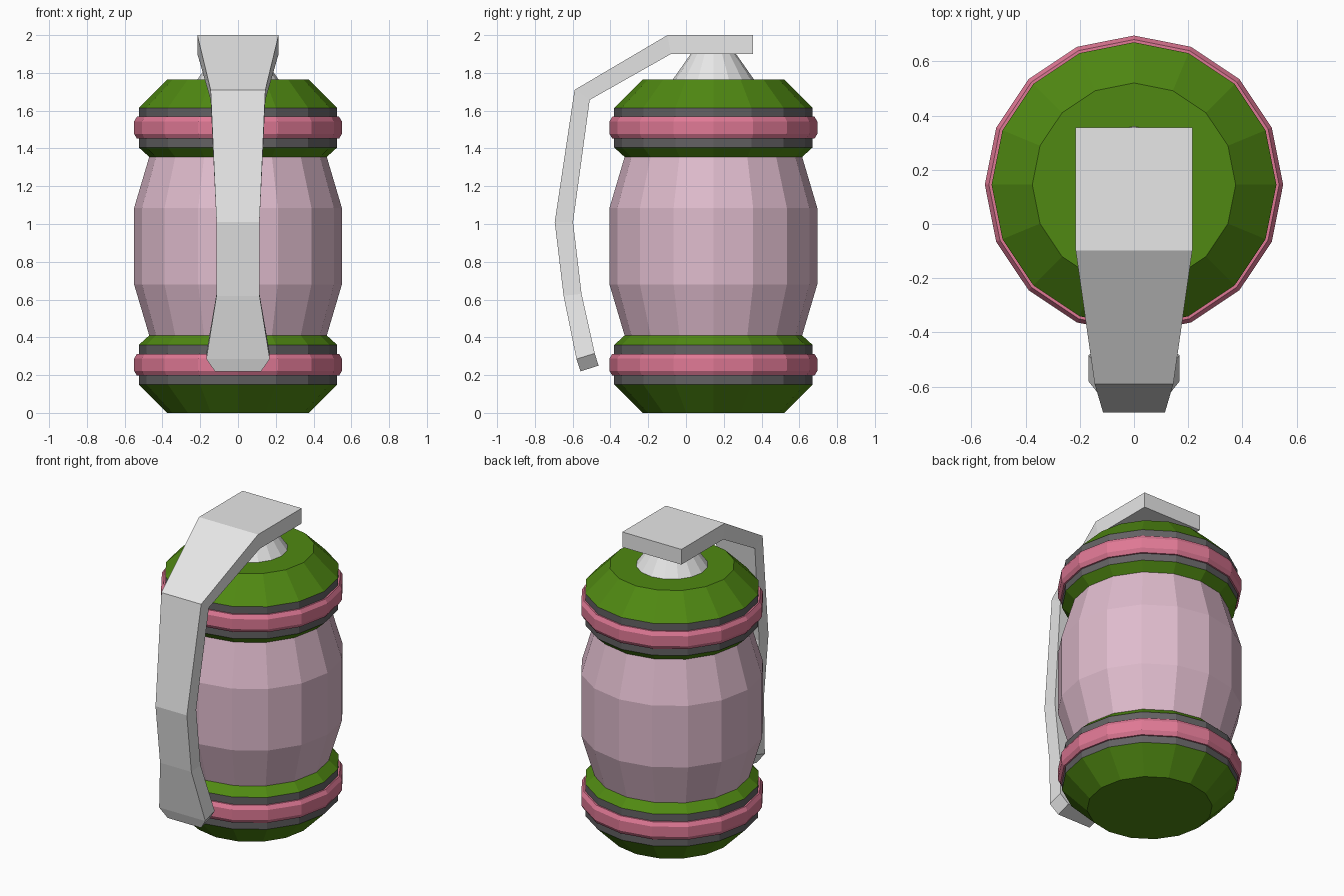
import bpy
import bmesh
from math import cos, sin, pi

cube = bpy.data.objects.get("Cube")
if cube:
    bpy.data.objects.remove(cube, do_unlink=True)

SIDES = 16
AXIS_Y = 0.145      # the barrel stands behind the lever
BODY_TOP = 1.765


def material(name, rgb):
    m = bpy.data.materials.new(name)
    m.use_nodes = True
    color = (*rgb, 1.0)
    m.diffuse_color = color
    bsdf = next(n for n in m.node_tree.nodes if n.type == 'BSDF_PRINCIPLED')
    bsdf.inputs["Base Color"].default_value = color
    return m


green = material("leaf green", (0.08, 0.25, 0.006))
dark = material("dark grey", (0.125, 0.12, 0.125))
rose = material("rose pink", (0.74, 0.19, 0.30))
pale = material("pale pink", (0.74, 0.50, 0.61))
metal = material("light grey", (0.8, 0.8, 0.8))


def finish(name, bm, mat):
    bmesh.ops.recalc_face_normals(bm, faces=bm.faces)
    mesh = bpy.data.meshes.new(name)
    bm.to_mesh(mesh)
    bm.free()
    mesh.materials.append(mat)
    obj = bpy.data.objects.new(name, mesh)
    bpy.context.collection.objects.link(obj)
    return obj


def lathe(name, profile, mat):
    """Turn (radius, z) points around the barrel axis, with flat end caps."""
    bm = bmesh.new()
    rings = [[bm.verts.new((r * cos(2 * pi * i / SIDES),
                            AXIS_Y + r * sin(2 * pi * i / SIDES), z))
              for i in range(SIDES)] for r, z in profile]
    for a, b in zip(rings, rings[1:]):
        for i in range(SIDES):
            j = (i + 1) % SIDES
            bm.faces.new((a[i], a[j], b[j], b[i]))
    bm.faces.new(rings[0])
    bm.faces.new(rings[-1])
    return finish(name, bm, mat)


# Barrel middle
lathe("barrel", [(0.47, 0.41), (0.55, 0.68), (0.55, 1.085), (0.47, 1.355)], pale)

# End caps and bands, the same at both ends
bands = [
    ("end_cap", [(0.375, 0), (0.525, 0.15)], green),
    ("grey_band", [(0.525, 0.15), (0.525, 0.36)], dark),
    ("pink_ring", [(0.535, 0.197), (0.55, 0.222), (0.55, 0.288), (0.535, 0.313)], rose),
    ("inner_collar", [(0.525, 0.36), (0.47, 0.41)], green),
]
for part, profile, mat in bands:
    lathe("lower_" + part, profile, mat)
    lathe("upper_" + part, [(r, BODY_TOP - z) for r, z in profile], mat)

# Neck under the lever plate
lathe("neck", [(0.215, BODY_TOP), (0.12, 1.90)], metal)

# Lever stations: half width, outer (y, z), inner (y, z)
stations = [
    (0.215, (0.355, 2.0), (0.355, 1.9)),
    (0.215, (-0.098, 2.0), (-0.08, 1.9)),
    (0.145, (-0.59, 1.71), (-0.51, 1.657)),
    (0.114, (-0.695, 1.01), (-0.598, 1.01)),
    (0.114, (-0.648, 0.62), (-0.553, 0.63)),
    (0.168, (-0.58, 0.285), (-0.483, 0.315)),
    (0.122, (-0.558, 0.22), (-0.463, 0.25)),
]
bm = bmesh.new()
loops = [[bm.verts.new((x, y, z)) for x, (y, z) in
          ((-w, outer), (w, outer), (w, inner), (-w, inner))]
         for w, outer, inner in stations]
for a, b in zip(loops, loops[1:]):
    for i in range(4):
        j = (i + 1) % 4
        bm.faces.new((a[i], a[j], b[j], b[i]))
bm.faces.new(loops[0])
bm.faces.new(loops[-1])
finish("lever", bm, metal)
